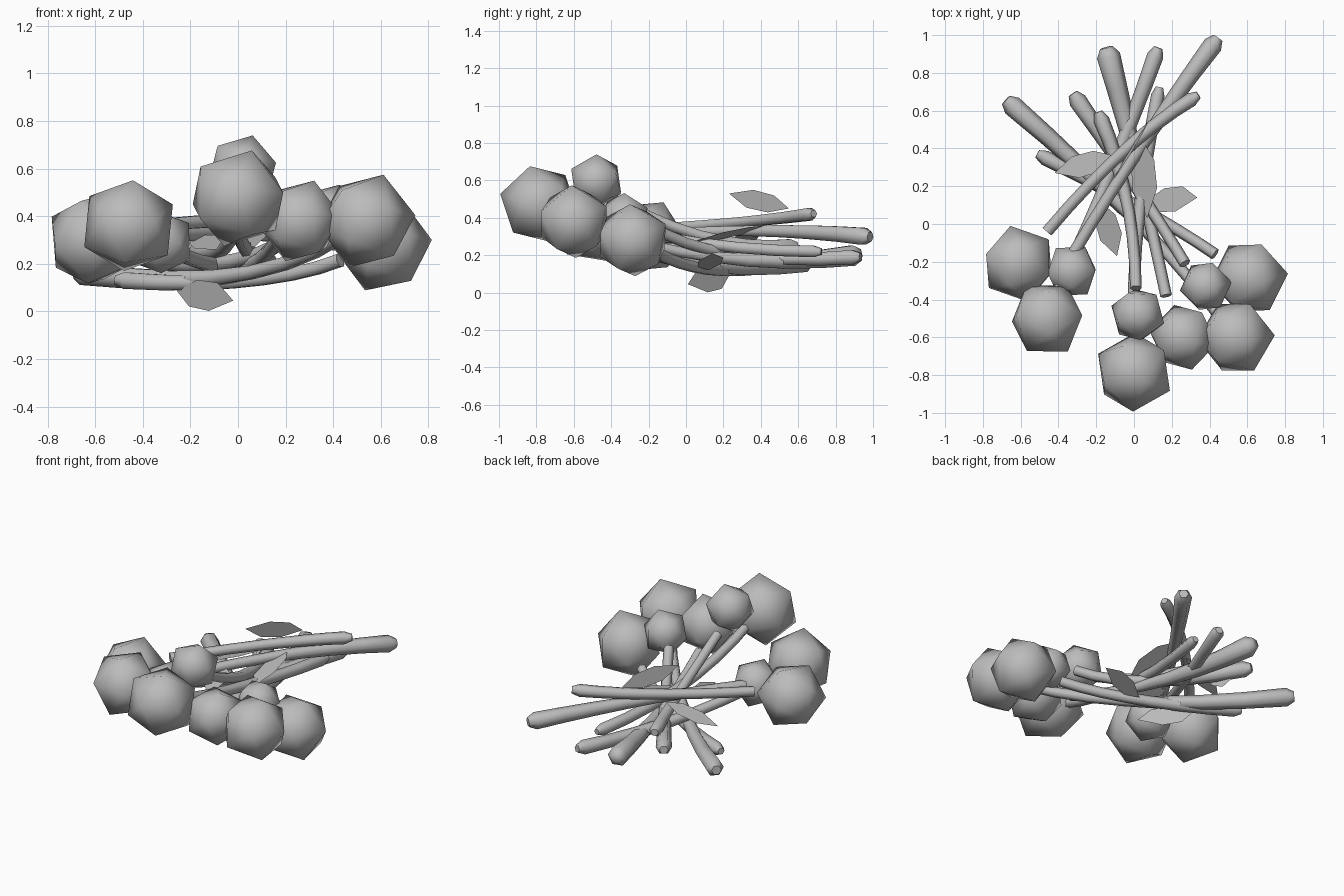
import bpy, bmesh, math
from mathutils import Vector, Matrix

if "Cube" in bpy.data.objects:
    bpy.data.objects.remove(bpy.data.objects["Cube"])

grey = bpy.data.materials.new("plain_grey")
grey.diffuse_color = (0.5, 0.5, 0.5, 1)
grey.use_nodes = True
grey.node_tree.nodes["Principled BSDF"].inputs["Base Color"].default_value = grey.diffuse_color


def finish(name, bm, smooth):
    bmesh.ops.recalc_face_normals(bm, faces=bm.faces[:])
    mesh = bpy.data.meshes.new(name)
    bm.to_mesh(mesh)
    bm.free()
    mesh.materials.append(grey)
    ob = bpy.data.objects.new(name, mesh)
    bpy.context.collection.objects.link(ob)
    if smooth:
        bpy.ops.object.select_all(action='DESELECT')
        ob.select_set(True)
        bpy.context.view_layer.objects.active = ob
        bpy.ops.object.shade_smooth_by_angle(angle=math.radians(smooth))
    return ob


# Faceted bloom, its pole facing away from the stem, turned about the vertical
def bloom(name, centre, radius, axis, spin):
    bm = bmesh.new()
    turn = (Matrix.Rotation(math.radians(spin), 4, 'Z')
            @ axis.to_track_quat('Z', 'Y').to_matrix().to_4x4())
    bmesh.ops.create_icosphere(bm, subdivisions=1, radius=radius,
                               matrix=Matrix.Translation(centre) @ turn)
    finish(name, bm, 50)


# Curved six-sided stem that flares towards its cut end
def stem(name, head, mid, tail, flare, sides=6, steps=7, thin=0.031):
    bm = bmesh.new()
    ctrl = 2 * mid - (head + tail) / 2
    path = []
    for i in range(steps + 1):
        t = i / steps
        p = (1 - t) ** 2 * head + 2 * t * (1 - t) * ctrl + t * t * tail
        path.append((p, thin + (flare - thin) * max(0, (t - 0.4) / 0.6)))
    end = (path[-1][0] - path[-2][0]).normalized()
    path[-1] = (tail - end * 0.02, flare)
    path.append((tail + end * 0.025, flare * 0.55))      # chamfered tip
    rings = []
    for i, (p, r) in enumerate(path):
        d = path[min(i + 1, len(path) - 1)][0] - path[max(i - 1, 0)][0]
        u = d.cross(Vector((0, 0, 1))).normalized()
        v = u.cross(d).normalized()
        angles = [2 * math.pi * k / sides for k in range(sides)]
        rings.append([bm.verts.new(p + r * (u * math.cos(a) + v * math.sin(a)))
                      for a in angles])
    for a, b in zip(rings, rings[1:]):
        for k in range(sides):
            n = (k + 1) % sides
            bm.faces.new((a[k], a[n], b[n], b[k]))
    bm.faces.new(rings[0])
    bm.faces.new(rings[-1])
    finish(name, bm, 64)


# Thin pointed leaf; side is its half-width direction
def leaf(name, base, tip, side):
    base, tip, side = Vector(base), Vector(tip), Vector(side)
    bm = bmesh.new()
    outline = [(0, 0), (0.3, 0.9), (0.65, 0.95), (1, 0), (0.65, -0.95), (0.3, -0.9)]
    vs = [bm.verts.new(base.lerp(tip, t) + side * s) for t, s in outline]
    bm.faces.new(vs)
    finish(name, bm, 0)


# Flowers: bloom centre, radius, spin, stem start, middle, end, end radius
flowers = [
    ((-.61, -.21, .30), .205, -8, (-.46, -.04, .35), (-.06, .38, .385), (.32, .67, .42), .038),
    ((-.33, -.25, .29), .148, 0, (-.33, -.17, .31), (.04, .415, .33), (.43, .965, .30), .052),
    ((-.46, -.50, .36), .207, -8, (-.42, -.38, .33), (-.13, .26, .20), (.12, .91, .19), .044),
    ((0, -.785, .475), .215, 0, (0, -.68, .45), (.02, -.02, .28), (.13, .70, .22), .036),
    ((.02, -.48, .595), .15, 0, (.01, -.34, .48), (-.04, .13, .29), (-.18, .57, .25), .042),
    ((.26, -.60, .38), .182, 0, (.17, -.38, .31), (.03, .24, .18), (-.14, .91, .20), .063),
    ((.54, -.60, .38), .207, -12, (.44, -.47, .32), (-.02, .05, .15), (-.66, .64, .16), .055),
    ((.61, -.285, .28), .207, -25, (.43, -.16, .215), (.04, .08, .13), (-.49, .36, .13), .04),
    ((.38, -.33, .40), .14, 0, (.27, -.21, .37), (.03, .17, .22), (-.31, .67, .21), .048),
]
for i, (c, r, spin, s, m, t, f) in enumerate(flowers, 1):
    c, s, m, t = Vector(c), Vector(s), Vector(m), Vector(t)
    bloom(f"bloom_{i}", c, r, c - m, spin)
    stem(f"stem_{i}", s, m, t, f)

# Leaves: base, tip, half-width direction
leaves = [
    ((.08, .55, .45), (-.11, .23, .53), (.02, .02, .05)),
    ((.035, .46, .36), (.07, .03, .27), (.068, .01, .02)),
    ((.06, .12, .12), (.335, .14, .21), (.02, .07, .01)),
    ((-.18, .12, .32), (-.09, -.17, .26), (.06, .02, .02)),
    ((-.10, .36, .34), (-.42, .27, .23), (.02, -.06, .01)),
    ((-.17, .44, .20), (-.26, .58, .16), (.015, .01, .05)),
    ((-.26, .23, .09), (-.02, .01, .045), (-.02, .03, -.062)),
]
for i, spec in enumerate(leaves, 1):
    leaf(f"leaf_{i}", *spec)
